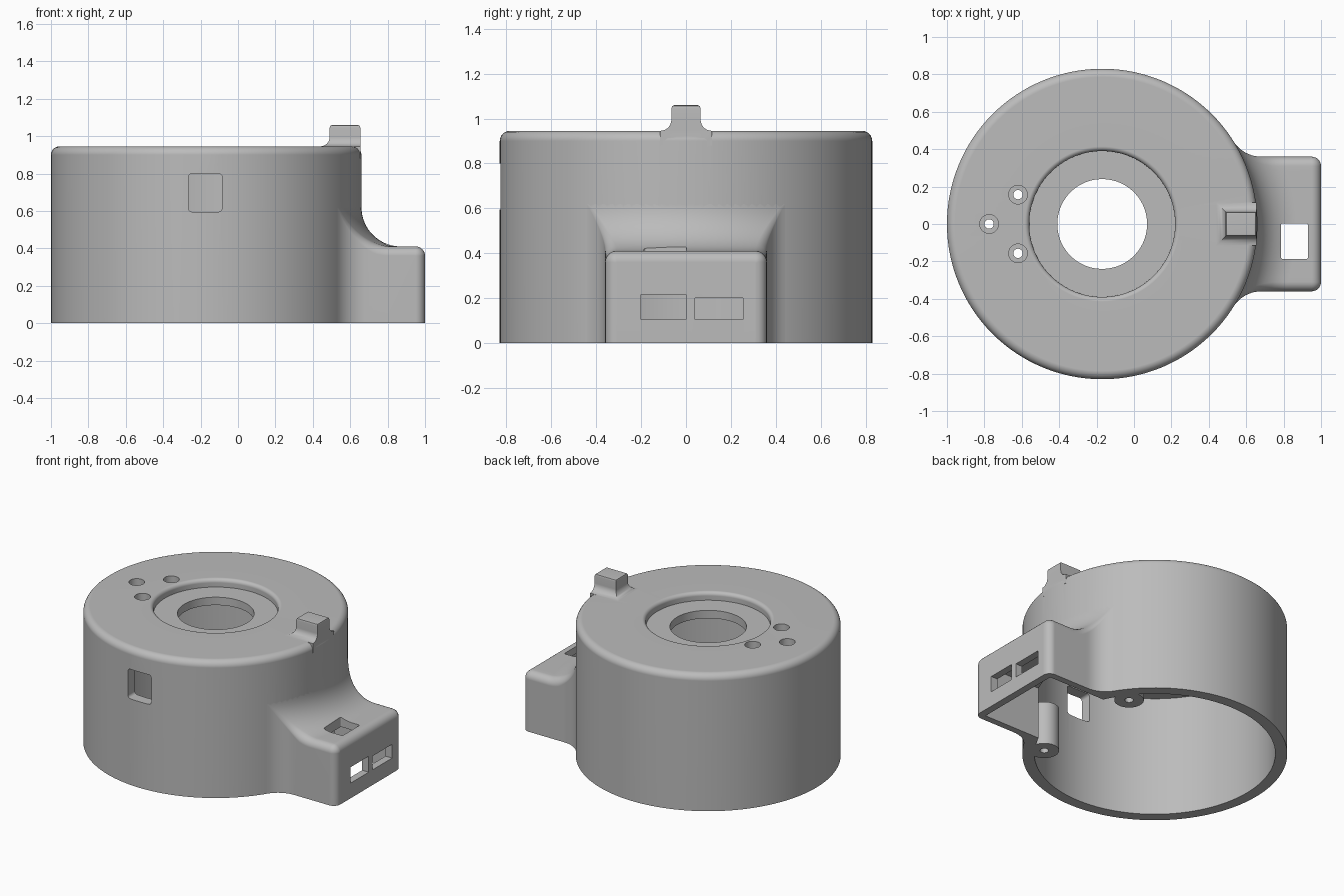
import bpy, bmesh
from math import sin, cos, pi, hypot, sqrt, radians

if "Cube" in bpy.data.objects:
    bpy.data.objects.remove(bpy.data.objects["Cube"])

CX, R, H = -0.17, 0.83, 0.945      # drum axis, radius, height
BASE = -0.02                       # solids start below the floor, trimmed later

grey = bpy.data.materials.new("plain_grey")
grey.use_nodes = True
grey.diffuse_color = (0.5, 0.5, 0.5, 1)
grey.node_tree.nodes["Principled BSDF"].inputs["Base Color"].default_value = (0.5, 0.5, 0.5, 1)


def finish(name, bm):
    bmesh.ops.recalc_face_normals(bm, faces=bm.faces)
    mesh = bpy.data.meshes.new(name)
    bm.to_mesh(mesh)
    bm.free()
    mesh.materials.append(grey)
    ob = bpy.data.objects.new(name, mesh)
    bpy.context.collection.objects.link(ob)
    return ob


def loft(name, rings, close=False):
    """Skin closed rings of points; cap the ends unless the stack is a loop."""
    bm = bmesh.new()
    vs = [[bm.verts.new(p) for p in ring] for ring in rings]
    n = len(vs[0])
    for i in range(len(vs) if close else len(vs) - 1):
        a, b = vs[i], vs[(i + 1) % len(vs)]
        for j in range(n):
            k = (j + 1) % n
            bm.faces.new((a[j], a[k], b[k], b[j]))
    if not close:
        bm.faces.new(vs[0])
        bm.faces.new(vs[-1])
    return finish(name, bm)


def lathe(name, profile, seg=128):
    return loft(name, [[(CX + r * cos(t), r * sin(t), z) for r, z in profile]
                       for t in (2 * pi * i / seg for i in range(seg))], True)


def box(name, lo, hi, rounding=0):
    bm = bmesh.new()
    bmesh.ops.create_cube(bm, size=1)
    for v in bm.verts:
        v.co = [l if c < 0 else h for c, l, h in zip(v.co, lo, hi)]
    if rounding:
        bmesh.ops.bevel(bm, geom=bm.edges[:], offset=rounding, segments=4,
                        profile=0.5, affect='EDGES')
    return finish(name, bm)


def rod(name, x, y, r, z0, z1, seg=32):
    return loft(name, [[(x + r * cos(2 * pi * i / seg), y + r * sin(2 * pi * i / seg), z)
                        for i in range(seg)] for z in (z0, z1)])


def combine(target, tool, op):
    mod = target.modifiers.new("join", 'BOOLEAN')
    mod.operation, mod.object, mod.solver = op, tool, 'EXACT'
    bpy.context.view_layer.objects.active = target
    bpy.ops.object.modifier_apply(modifier=mod.name)
    bpy.data.objects.remove(tool)


# Drum shell with rounded rim, recessed centre and open bottom
arc = [radians(15 * i) for i in range(7)]
profile = [(0.755, BASE), (R, BASE)]
profile += [(R - 0.045 + 0.045 * cos(a), H - 0.045 + 0.045 * sin(a)) for a in arc]
profile += [(0.415 - 0.025 * sin(a), H - 0.025 + 0.025 * cos(a)) for a in arc]
profile += [(0.39, 0.89), (0.24, 0.89), (0.24, 0.835), (0.755, 0.835)]
housing = lathe("housing", profile)

# Connector arm: sections are (edge x, half width, height, corner radius, curvature)
HALF, TOP, BLEND, SIDE = 0.36, 0.41, 0.21, 0.174


def blend_height(x, y):
    d = min(max(hypot(x - CX, y) - R, 0), BLEND)
    return TOP + BLEND - sqrt(BLEND ** 2 - (BLEND - d) ** 2)


sections = [(0.517, 0.41, TOP + BLEND, 0.004, 1)]
edge = []
for i in range(11):
    phi = radians(-148 + 5.8 * i)
    edge.append((0.68 + SIDE * cos(phi), HALF + SIDE + SIDE * sin(phi)))
edge += [(0.68 + 0.021 * i, HALF) for i in range(1, 7)]
for i, (x, y) in enumerate(edge):
    sections.append((x, y, blend_height(x, y), 0.004 + 0.046 * min(1, i / 12), 1))
for a in arc:
    inset = 0.05 * (1 - cos(a))
    sections.append((0.95 + 0.05 * sin(a), HALF - inset, TOP - inset,
                     max(0.003, 0.05 * cos(a)), 0))


def arm_columns(x, w, h, r, curve):
    half = [(w - r + r * cos(a), h - r + r * sin(a)) for a in arc]
    half += [((w - r) * (1 - i / 12), h) for i in range(1, 12)]
    cols = half + [(0, h)] + [(-y, z) for y, z in reversed(half)]
    rad = hypot(x - CX, w)
    return [(x + curve * (sqrt(rad * rad - y * y) - sqrt(rad * rad - w * w)), y, z)
            for y, z in cols]


bm = bmesh.new()
upper, lower = [], []
for s in sections:
    cols = arm_columns(*s)
    upper.append([bm.verts.new(c) for c in cols])
    lower.append([bm.verts.new((c[0], c[1], BASE)) for c in cols])
last = len(upper[0]) - 1
for i in range(len(sections) - 1):
    for g in (upper, lower):
        for j in range(last):
            bm.faces.new((g[i][j], g[i][j + 1], g[i + 1][j + 1], g[i + 1][j]))
    for j in (0, last):
        bm.faces.new((upper[i][j], upper[i + 1][j], lower[i + 1][j], lower[i][j]))
for i in (0, -1):
    for j in range(last):
        bm.faces.new((upper[i][j], upper[i][j + 1], lower[i][j + 1], lower[i][j]))
combine(housing, finish("connector_arm", bm), 'UNION')

# Pointer tab with a flared foot on the rim
levels = [(0.88, 0.05, 0)]
levels += [(H + 0.05 * (1 - cos(a)), 0.05 * (1 - sin(a)), 0) for a in arc]
levels += [(1.045, 0, 0), (1.056, -0.004, 0.004), (1.06, -0.014, 0.014)]
tab = loft("pointer_tab", [[(0.49 - f, -0.065 - f, z), (0.654 - e, -0.065 - f, z),
                            (0.654 - e, 0.065 + f, z), (0.49 - f, 0.065 + f, z)]
                           for z, f, e in levels])
combine(housing, tab, 'UNION')

# Screw bosses inside the wall
for s in (-1, 1):
    combine(housing, rod("screw_boss", 0.387, s * 0.413, 0.093, BASE, 0.3), 'UNION')

# Arm cavity, wall openings, screw holes, floor trim
cutters = [
    box("arm_cavity", (0.3, -0.315, -0.2), (0.95, 0.315, 0.36)),
    box("front_window", (-0.265, -1, 0.595), (-0.085, -0.6, 0.8), 0.02),
    box("arm_top_opening", (0.785, -0.187, 0.3), (0.93, 0.003, 0.6), 0.01),
    box("wide_slot", (0.9, -0.2, 0.105), (1.1, 0, 0.215)),
    box("low_slot", (0.9, 0.04, 0.105), (1.1, 0.255, 0.2)),
]
for x, y in ((-0.775, 0), (-0.62, 0.157), (-0.62, -0.157)):
    cutters.append(rod("counterbore", x, y, 0.05, 0.89, 1.1))
    cutters.append(rod("through_hole", x, y, 0.025, 0.7, 1.1))
for s in (-1, 1):
    cutters.append(rod("boss_hole", 0.387, s * 0.413, 0.027, -0.2, 0.22))
cutters.append(box("floor_trim", (-2, -2, -1), (2, 2, 0)))
for c in cutters:
    combine(housing, c, 'DIFFERENCE')

# Smooth shading with crisp edges
bpy.ops.object.select_all(action='DESELECT')
housing.select_set(True)
bpy.context.view_layer.objects.active = housing
bpy.ops.object.shade_smooth_by_angle(angle=radians(32))
weighted = housing.modifiers.new("even_shading", 'WEIGHTED_NORMAL')
weighted.keep_sharp = True
